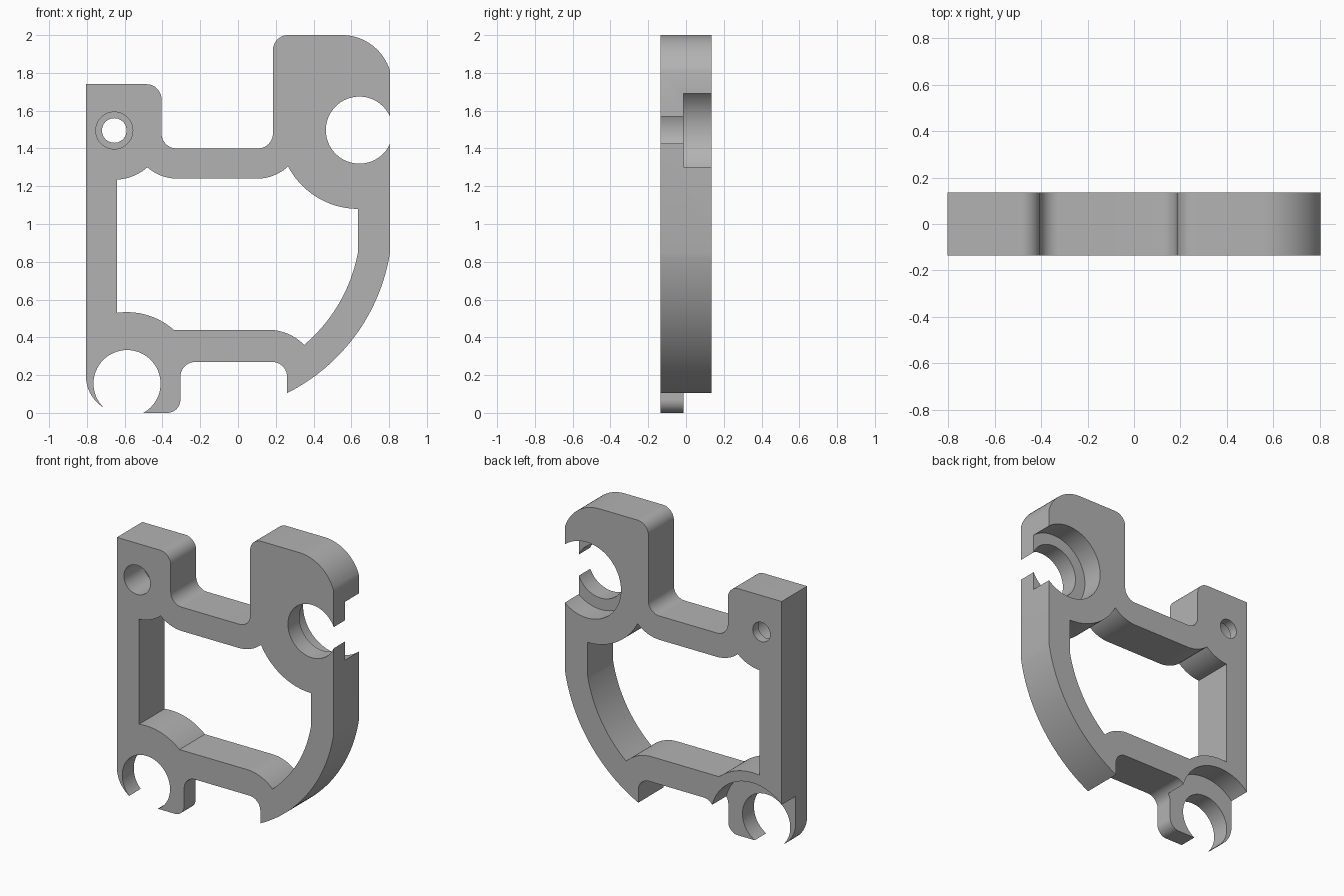
import bpy, bmesh, math

if "Cube" in bpy.data.objects:
    bpy.data.objects.remove(bpy.data.objects["Cube"])

FRONT, BACK, STEP = -0.135, 0.135, -0.013
TAU = 2 * math.pi

metal = bpy.data.materials.new("plain grey")
metal.use_nodes = True
grey = (0.45, 0.45, 0.45, 1)
metal.diffuse_color = grey
metal.node_tree.nodes["Principled BSDF"].inputs["Base Color"].default_value = grey


def arc(centre, start, end, n=16):
    """Points from start to end, the short way round the centre."""
    cx, cz = centre
    polar = [(math.hypot(x - cx, z - cz), math.atan2(z - cz, x - cx)) for x, z in (start, end)]
    (r0, a0), (r1, a1) = polar
    turn = (a1 - a0 + math.pi) % TAU - math.pi
    return [(cx + (r0 + (r1 - r0) * i / n) * math.cos(a0 + turn * i / n),
             cz + (r0 + (r1 - r0) * i / n) * math.sin(a0 + turn * i / n)) for i in range(n + 1)]


def fillet(corner, came, goes, r):
    """Round a right-angled corner; came and goes are travel directions."""
    x, z = corner
    start = (x - came[0] * r, z - came[1] * r)
    end = (x + goes[0] * r, z + goes[1] * r)
    return arc((start[0] + goes[0] * r, start[1] + goes[1] * r), start, end)


def circle(centre, r, n=64):
    return [(centre[0] + r * math.cos(TAU * i / n), centre[1] + r * math.sin(TAU * i / n))
            for i in range(n)]


def prism(name, points, y0, y1):
    """Extrude an outline in the x-z plane from y0 to y1."""
    bm = bmesh.new()
    face = bm.faces.new([bm.verts.new((x, y0, z)) for x, z in points])
    new = bmesh.ops.extrude_face_region(bm, geom=[face])["geom"]
    bmesh.ops.translate(bm, vec=(0, y1 - y0, 0),
                        verts=[v for v in new if isinstance(v, bmesh.types.BMVert)])
    bmesh.ops.recalc_face_normals(bm, faces=bm.faces)
    mesh = bpy.data.meshes.new(name)
    bm.to_mesh(mesh)
    bm.free()
    mesh.materials.append(metal)
    obj = bpy.data.objects.new(name, mesh)
    bpy.context.collection.objects.link(obj)
    return obj


def cut(target, points, y0, y1):
    """Subtract a prism and remove the cutter."""
    cutter = prism("cutter", points, y0, y1)
    cutter.hide_render = True
    mod = target.modifiers.new("cut", "BOOLEAN")
    mod.operation, mod.solver, mod.object = "DIFFERENCE", "EXACT", cutter
    bpy.context.view_layer.objects.active = target
    bpy.ops.object.modifier_apply(modifier=mod.name)
    bpy.data.objects.remove(cutter)


UP, DOWN, LEFT, RIGHT = (0, 1), (0, -1), (-1, 0), (1, 0)
low_bore, high_bore, screw = (-0.5875, 0.155), (0.6425, 1.497), (-0.655, 1.495)
sweep = (-0.191, 1.007)

# Outer outline, counter-clockwise from the lower left clip
outline = (
    fillet((-0.805, 0), DOWN, RIGHT, 0.195)
    + fillet((-0.305, 0), RIGHT, UP, 0.07)
    + fillet((-0.305, 0.27), UP, RIGHT, 0.08)
    + fillet((0.26, 0.27), RIGHT, DOWN, 0.08)
    + arc(sweep, (0.26, 0.105), (0.805, 0.85), 32)
    + arc((0.55, 1.734), (0.805, 1.81), (0.55, 2))
    + fillet((0.185, 2), LEFT, DOWN, 0.08)
    + fillet((0.185, 1.4), DOWN, LEFT, 0.08)
    + fillet((-0.405, 1.4), LEFT, UP, 0.08)
    + fillet((-0.405, 1.74), UP, LEFT, 0.08)
    + [(-0.805, 1.74)]
)

# Central window, with bulges concentric to the bores
window = (
    arc(low_bore, (-0.64, 0.53), (-0.34, 0.44))
    + arc((0.16, 0.174), (0.16, 0.44), (0.35, 0.36))
    + arc(sweep, (0.35, 0.36), (0.635, 0.85), 32)[1:]
    + arc(high_bore, (0.635, 1.08), (0.265, 1.305), 24)
    + arc((0.1, 1.482), (0.265, 1.305), (0.1, 1.24))[1:]
    + arc((-0.32, 1.483), (-0.32, 1.24), (-0.48, 1.3))
    + arc(screw, (-0.48, 1.3), (-0.64, 1.235))[1:]
)

frame = prism("bracket_frame", outline, FRONT, BACK)
cut(frame, window, -0.3, 0.3)

# Bearing bores, open at the edges, with wider seats behind
cut(frame, circle(low_bore, 0.1775), -0.3, 0.3)
cut(frame, circle(low_bore, 0.31, 96), STEP, 0.3)
cut(frame, circle(high_bore, 0.1775), -0.3, 0.3)
cut(frame, circle(high_bore, 0.254, 96), STEP, 0.3)

# Screw hole, counterbored from the front
cut(frame, circle(screw, 0.065, 48), -0.3, 0.3)
cut(frame, circle(screw, 0.098, 48), -0.3, 0.075)

bpy.ops.object.select_all(action="DESELECT")
frame.select_set(True)
bpy.context.view_layer.objects.active = frame
bpy.ops.object.shade_smooth_by_angle(angle=math.radians(30))
